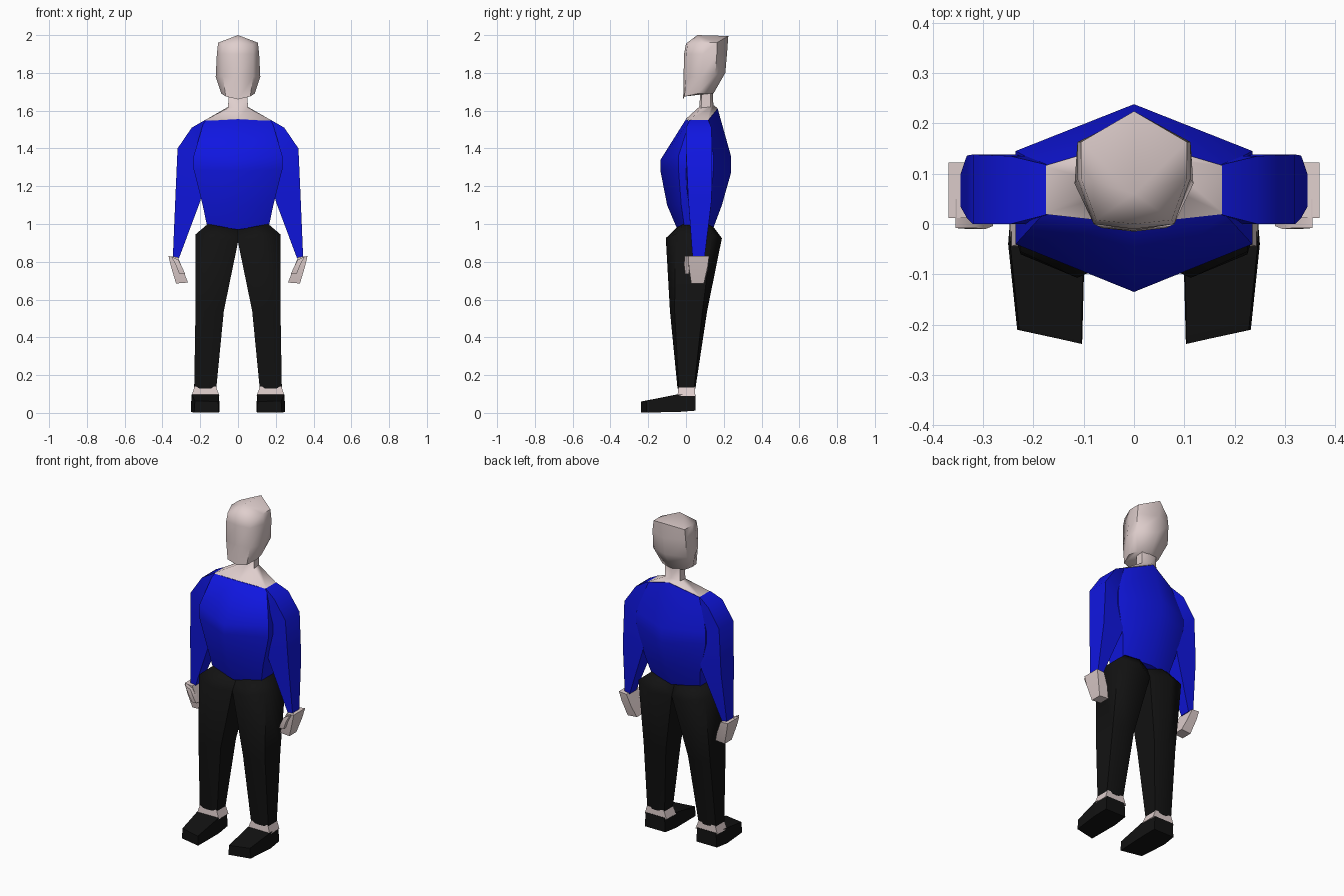
import bpy, bmesh
from math import radians

if "Cube" in bpy.data.objects:
    bpy.data.objects.remove(bpy.data.objects["Cube"])


def material(name, rgb):
    m = bpy.data.materials.new(name)
    m.diffuse_color = (*rgb, 1)
    m.use_nodes = True
    m.node_tree.nodes["Principled BSDF"].inputs["Base Color"].default_value = m.diffuse_color
    return m


SKIN = material("skin", (0.74, 0.62, 0.61))
BLUE = material("shirt_blue", (0.005, 0.008, 0.75))
BLACK = material("black_cloth", (0.006, 0.006, 0.006))


def loft(name, rings, mat, side=1, tip=None, angle=60):
    """Skin a stack of equal-length rings; optional tip closes the last ring with a fan."""
    bm = bmesh.new()
    loops = [[bm.verts.new((side * x, y, z)) for x, y, z in r] for r in rings]
    n = len(loops[0])
    for a, b in zip(loops, loops[1:]):
        for i in range(n):
            j = (i + 1) % n
            bm.faces.new((a[i], a[j], b[j], b[i]))
    bm.faces.new(loops[0])
    if tip:
        t = bm.verts.new(tip)
        for i in range(n):
            bm.faces.new((loops[-1][i], loops[-1][(i + 1) % n], t))
    else:
        bm.faces.new(loops[-1])
    bmesh.ops.recalc_face_normals(bm, faces=bm.faces)
    me = bpy.data.meshes.new(name)
    bm.to_mesh(me)
    bm.free()
    me.materials.append(mat)
    ob = bpy.data.objects.new(name, me)
    bpy.context.collection.objects.link(ob)
    bpy.ops.object.select_all(action='DESELECT')
    ob.select_set(True)
    bpy.context.view_layer.objects.active = ob
    bpy.ops.object.shade_smooth_by_angle(angle=radians(angle))
    return ob


def sym(half):
    """Complete a half ring (front centre to back centre) across x = 0."""
    return half + [(-x, y, z) for x, y, z in reversed(half[1:-1])]


def box(x0, x1, y0, y1, z0, z1=None):
    """Four-point ring; z0 at the inner edge, z1 at the outer edge."""
    z1 = z0 if z1 is None else z1
    return [(x0, y0, z0), (x1, y0, z1), (x1, y1, z1), (x0, y1, z0)]


# Shirt body: six-sided rings (side x, front y, side front y, side back y, back y, z centre front, side, back)
torso = [(.165, -.045, -.01, .10, .145, .97, .995, .98),
         (.187, -.10, -.025, .13, .19, 1.10, 1.10, 1.10),
         (.235, -.135, -.04, .145, .238, 1.28, 1.29, 1.27),
         (.235, -.135, -.04, .145, .238, 1.34, 1.36, 1.36),
         (.18, 0, .02, .115, .168, 1.555, 1.545, 1.61)]
loft("shirt_body", [sym([(0, f, zf), (s, f2, zs), (s, b2, zs), (0, b, zb)])
                    for s, f, f2, b2, b, zf, zs, zb in torso], BLUE)

# Neck flaring out into the collar
loft("neck", [sym([(0, 0, 1.557), (.18, .02, 1.547), (.18, .115, 1.547), (0, .168, 1.612)]),
              sym([(0, .07, 1.62), (.052, .08, 1.615), (.052, .13, 1.62), (0, .145, 1.63)]),
              sym([(0, .078, 1.72), (.05, .085, 1.72), (.05, .13, 1.72), (0, .14, 1.72)])], SKIN)

# Head: eight-sided, narrow at the face, ridge at the crown
loft("head", [
    sym([(0, -.015, 1.66), (.065, -.008, 1.675), (.088, .06, 1.69), (.075, .12, 1.69), (0, .145, 1.69)]),
    sym([(0, -.013, 1.78), (.08, 0, 1.78), (.118, .08, 1.78), (.113, .155, 1.79), (0, .208, 1.80)]),
    sym([(0, -.01, 1.90), (.08, 0, 1.90), (.112, .09, 1.90), (.112, .163, 1.90), (0, .217, 1.90)]),
    sym([(0, .0, 1.955), (.075, .008, 1.95), (.105, .09, 1.96), (.105, .163, 1.96), (0, .224, 1.995)]),
], SKIN, tip=(0, .06, 2.0))


def leg_ring(xi, xo, yf, yb, zi, zo, k=.65):
    """Six-sided leg section with a ridge down the front and back."""
    xm, zm, c = (xi + xo) / 2, (zi + zo) / 2, (yf + yb) / 2
    f, b = c + (yf - c) * k, c + (yb - c) * k
    return [(xi, f, zi), (xm, yf, zm), (xo, f, zo), (xo, b, zo), (xm, yb, zm), (xi, b, zi)]


for side, tag in ((1, "left"), (-1, "right")):
    # Trouser leg
    loft(tag + "_trouser_leg", [
        leg_ring(0, .16, -.045, .145, .97, 1.0),
        leg_ring(0, .225, -.107, .19, .905, .945),
        leg_ring(.075, .225, -.085, .112, .54, .54, .75),
        leg_ring(.115, .232, -.045, .05, .13, .13, .85)], BLACK, side)

    # Ankle
    loft(tag + "_ankle", [box(.098, .246, -.045, .048, .09),
                          box(.117, .23, -.04, .047, .14)], SKIN, side, angle=40)

    # Shoe: lofted from toe to heel
    loft(tag + "_shoe", [
        [(.103, -.238, .002), (.232, -.21, .002), (.228, -.21, .064), (.105, -.238, .06)],
        [(.098, -.045, .005), (.25, -.04, .005), (.246, -.04, .098), (.10, -.045, .098)],
        [(.105, .05, .012), (.243, .05, .012), (.238, .05, .098), (.11, .05, .098)],
    ], BLACK, side, angle=40)

    # Sleeve: box sections from the collar round the shoulder to the wrist
    loft(tag + "_sleeve", [
        box(.15, .175, .018, .118, 1.38, 1.55),
        box(.17, .245, .0, .135, 1.30, 1.51),
        box(.18, .32, .0, .138, 1.21, 1.40),
        box(.2, .332, .012, .136, 1.12, 1.13),
        box(.312, .345, .035, .098, .82)], BLUE, side)

    # Hand and thumb
    loft(tag + "_hand", [box(.318, .368, .012, .122, .825, .83),
                         box(.29, .355, .015, .115, .755, .775),
                         box(.265, .328, .028, .095, .69, .685)], SKIN, side, angle=45)
    loft(tag + "_thumb", [box(.315, .355, -.008, .05, .81, .83),
                          box(.295, .33, -.01, .025, .77, .785),
                          box(.28, .31, -.004, .015, .735, .735)], SKIN, side, angle=45)
